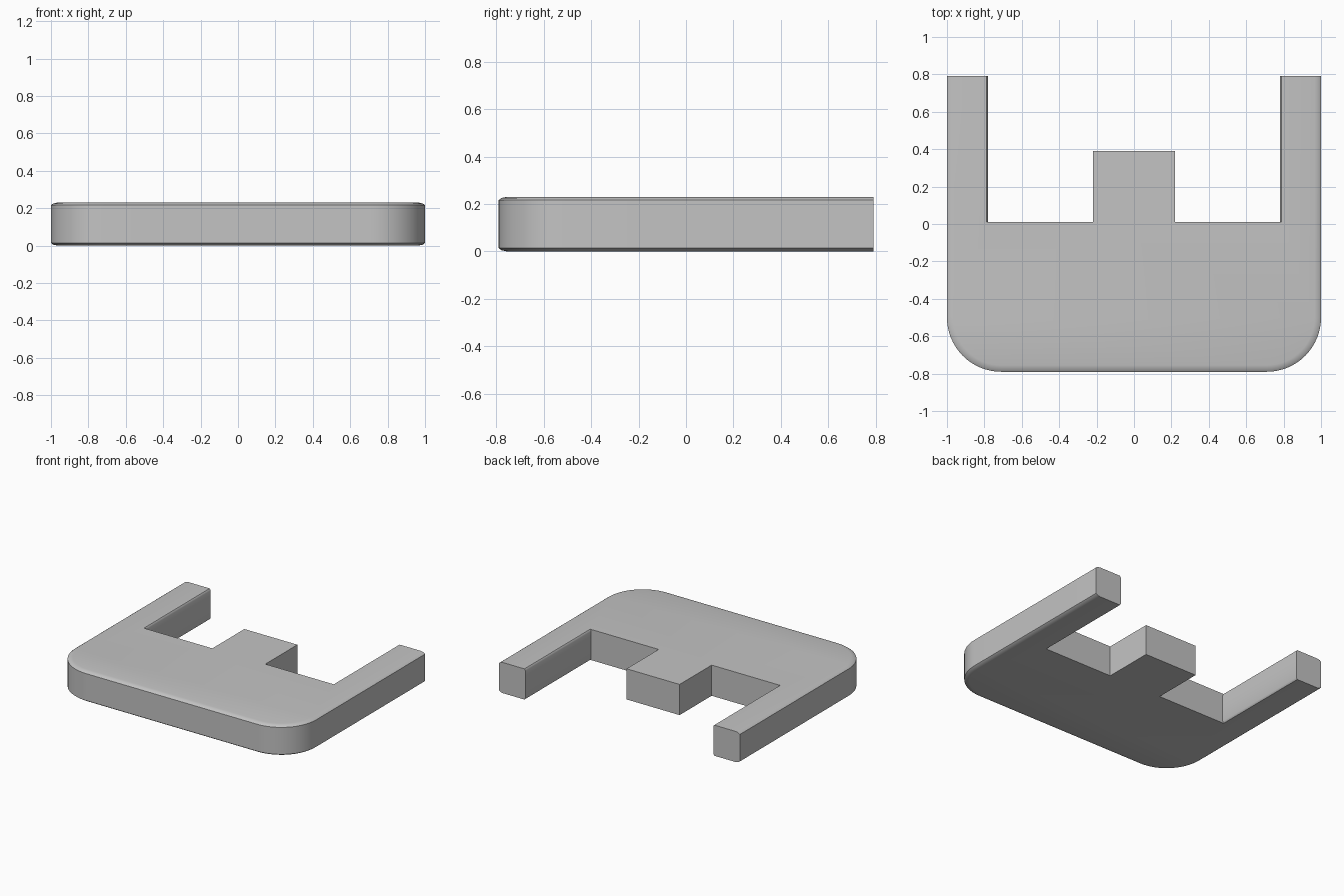
import bpy
import bmesh
import math

if "Cube" in bpy.data.objects:
    bpy.data.objects.remove(bpy.data.objects["Cube"], do_unlink=True)

# Overall dimensions
HALF_W, HALF_D, HEIGHT = 1.0, 0.79, 0.23
RADIUS = 0.29
ARM_INNER = 0.78
SLAB_BACK = 0.01
TAB_HALF, TAB_BACK = 0.22, 0.39
ARC_STEPS = 16

grey = bpy.data.materials.new("light_grey")
grey.use_nodes = True
colour = (0.55, 0.55, 0.55, 1)
grey.diffuse_color = colour
grey.node_tree.nodes["Principled BSDF"].inputs["Base Color"].default_value = colour


def half_outline(outer, inner):
    """Right half of the plan, from the tab round to the rounded front corner."""
    pts = [(TAB_HALF, TAB_BACK), (TAB_HALF, SLAB_BACK),
           (ARM_INNER + inner, SLAB_BACK), (ARM_INNER + inner, HALF_D),
           (HALF_W - outer, HALF_D)]
    for i in range(ARC_STEPS + 1):
        a = -math.pi / 2 * i / ARC_STEPS
        r = RADIUS - outer
        pts.append((HALF_W - RADIUS + r * math.cos(a),
                    RADIUS - HALF_D + r * math.sin(a)))
    return pts


def outline(outer, inner):
    right = half_outline(outer, inner)
    return right + [(-x, y) for x, y in reversed(right)]


# Plate: stacked outlines with softened outer rims and arm edges
bm = bmesh.new()
layers = [(0, 0.035, 0.008), (0.005, 0.012, 0.004), (0.014, 0, 0)]
layers += [(HEIGHT - z, o, i) for z, o, i in reversed(layers)]
rings = [[bm.verts.new((x, y, z)) for x, y in outline(o, i)] for z, o, i in layers]
for low, high in zip(rings, rings[1:]):
    for k in range(len(low)):
        n = (k + 1) % len(low)
        bm.faces.new((low[k], low[n], high[n], high[k]))
bm.faces.new(rings[0])
bm.faces.new(rings[-1])
bmesh.ops.recalc_face_normals(bm, faces=bm.faces)

mesh = bpy.data.meshes.new("forked_plate")
bm.to_mesh(mesh)
bm.free()
mesh.materials.append(grey)
plate = bpy.data.objects.new("forked_plate", mesh)
bpy.context.collection.objects.link(plate)

# Smooth the rounded corners, keep straight edges sharp
bpy.ops.object.select_all(action="DESELECT")
plate.select_set(True)
bpy.context.view_layer.objects.active = plate
bpy.ops.object.shade_smooth_by_angle(angle=math.radians(30))
